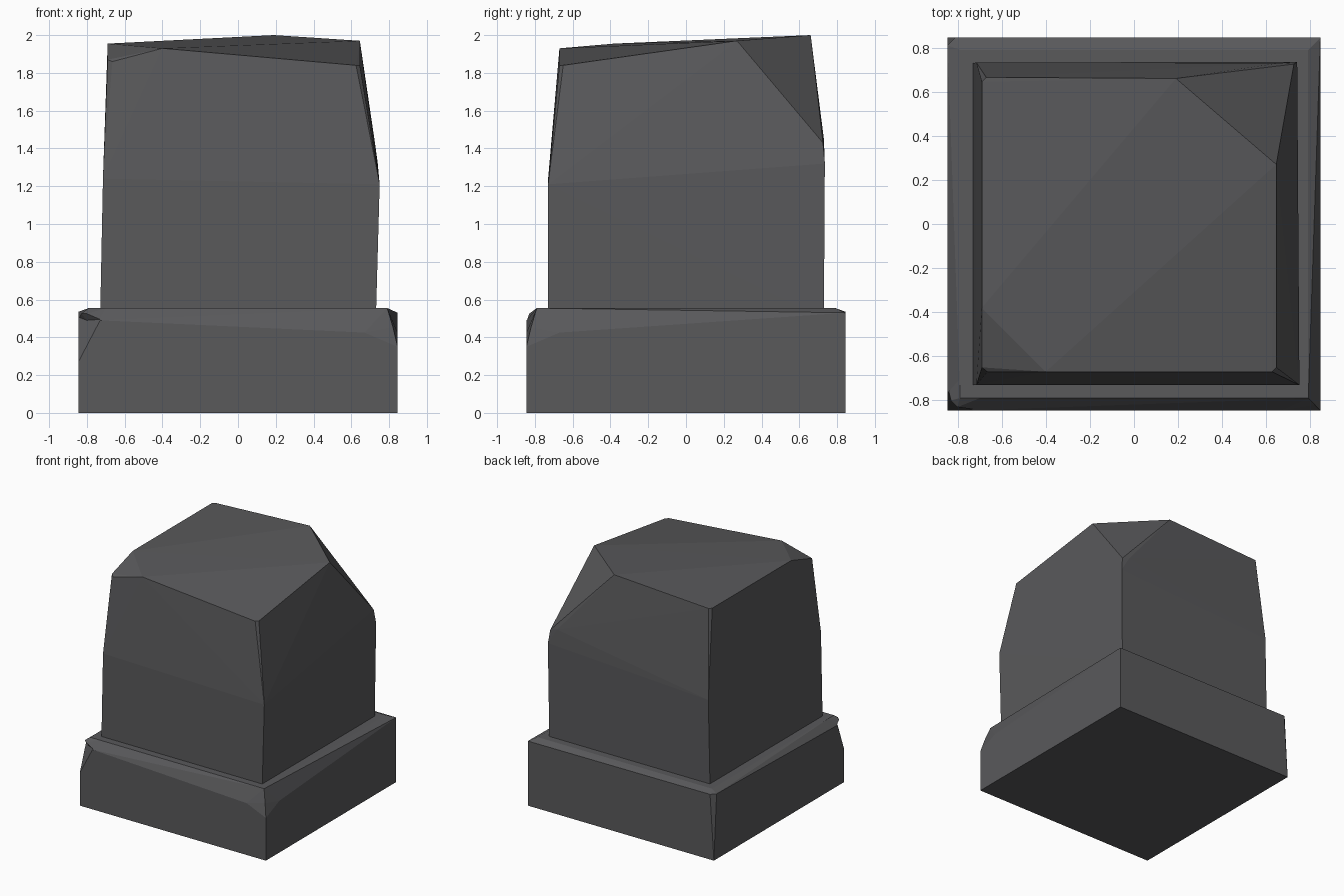
import bpy
import bmesh

cube = bpy.data.objects.get("Cube")
if cube:
    bpy.data.objects.remove(cube, do_unlink=True)

stone = bpy.data.materials.new("dark_grey_stone")
stone.use_nodes = True
colour = (0.1, 0.1, 0.105, 1)
stone.diffuse_color = colour
bsdf = stone.node_tree.nodes["Principled BSDF"]
bsdf.inputs["Base Color"].default_value = colour
bsdf.inputs["Roughness"].default_value = 0.9


def square(half, z):
    """Four corners of a level square."""
    return [(x, y, z) for x in (-half, half) for y in (-half, half)]


def chiselled(name, points):
    """Flat-faced block wrapped tightly around its corner points."""
    bm = bmesh.new()
    for p in points:
        bm.verts.new(p)
    hull = bmesh.ops.convex_hull(bm, input=bm.verts[:])
    loose = {v for v in hull["geom_interior"] + hull["geom_unused"]
             if isinstance(v, bmesh.types.BMVert)}
    bmesh.ops.delete(bm, geom=list(loose), context="VERTS")
    bmesh.ops.dissolve_limit(bm, angle_limit=0.004, verts=bm.verts[:], edges=bm.edges[:])
    bmesh.ops.recalc_face_normals(bm, faces=bm.faces[:])
    mesh = bpy.data.meshes.new(name)
    bm.to_mesh(mesh)
    bm.free()
    mesh.materials.append(stone)
    obj = bpy.data.objects.new(name, mesh)
    bpy.context.collection.objects.link(obj)
    return obj


# Plinth with uneven chamfers and chipped corners
E, T = 0.845, 0.79
plinth = square(E, 0)
plinth += [(T, -T, 0.555), (T, T, 0.555), (-T, T, 0.555), (-T, -0.73, 0.555), (-0.73, -T, 0.555)]
plinth += [(E, E, 0.53), (-0.81, E, 0.535), (-E, 0.81, 0.535)]       # back rim
plinth += [(E, -E, 0.35), (0.67, -E, 0.425), (E, -0.67, 0.425), (0.82, -0.82, 0.455)]
plinth += [(-E, -E, 0.27), (-0.73, -E, 0.49), (-E, -0.76, 0.5)]      # front left chip
chiselled("plinth", plinth)

# Lip left overhanging the front left chip
chiselled("plinth_lip", [
    (-T, -T, 0.555), (-0.7, -T, 0.555), (-T, -0.7, 0.555),
    (-0.83, -0.8, 0.525), (-0.8, -0.83, 0.525), (-0.8, -0.8, 0.49),
    (-0.73, -0.84, 0.495), (-0.84, -0.76, 0.505), (-0.7, -0.7, 0.5)])

# Tapered block: straight lower walls, leaning upper walls, chipped top
block = square(0.73, 0.5)
block += [(-0.715, -0.73, 1.24), (0.75, -0.73, 1.21), (-0.715, 0.732, 1.24), (0.74, 0.735, 1.32)]
block += [(0.715, 0.66, 1.48), (0.66, 0.73, 1.45), (0.725, 0.725, 1.43)]  # foot of big chip
block += [(0.19, 0.66, 2.0), (0.645, 0.27, 1.97)]                     # top of big chip
block += [(0.625, -0.67, 1.84), (0.645, -0.65, 1.84)]                 # front right
block += [(-0.67, 0.665, 1.955), (-0.69, 0.645, 1.955)]               # back left
block += [(-0.4, -0.67, 1.93), (-0.69, -0.38, 1.955),
          (-0.665, -0.67, 1.86), (-0.69, -0.65, 1.87)]                # small chip
chiselled("block", block)
